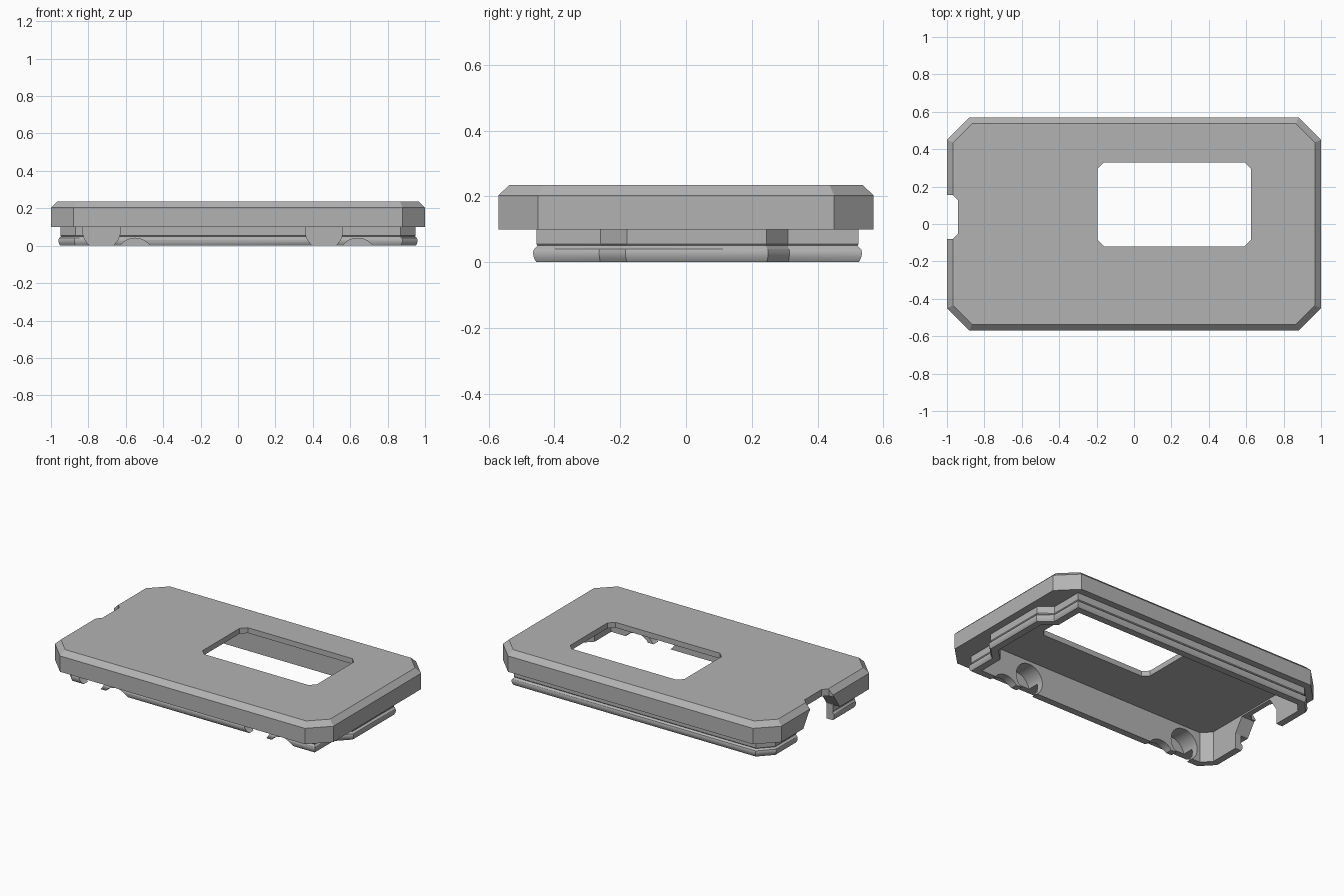
import bpy, bmesh, math
from mathutils import Vector, Matrix

if "Cube" in bpy.data.objects:
    bpy.data.objects.remove(bpy.data.objects["Cube"], do_unlink=True)

grey = bpy.data.materials.new("plain grey")
grey.use_nodes = True
grey.diffuse_color = (0.45, 0.45, 0.45, 1)
grey.node_tree.nodes["Principled BSDF"].inputs["Base Color"].default_value = (0.45, 0.45, 0.45, 1)


def rectangle(x0, x1, y0, y1):
    return [(x0, y0), (x1, y0), (x1, y1), (x0, y1)]


def chamfered(x0, x1, y0, y1, c):
    """Counter-clockwise rectangle with cut corners."""
    return [(x0 + c, y0), (x1 - c, y0), (x1, y0 + c), (x1, y1 - c),
            (x1 - c, y1), (x0 + c, y1), (x0, y1 - c), (x0, y0 + c)]


def offset(outline, d):
    """Move every edge of the outline outwards by d."""
    pts = [Vector(p) for p in outline]
    result = []
    for i, p in enumerate(pts):
        a = (p - pts[i - 1]).normalized()
        b = (pts[(i + 1) % len(pts)] - p).normalized()
        na, nb = Vector((a.y, -a.x)), Vector((b.y, -b.x))
        result.append(p + (na + nb) * d / (1 + na.dot(nb)))
    return result


def finish(bm, name):
    bmesh.ops.recalc_face_normals(bm, faces=bm.faces)
    mesh = bpy.data.meshes.new(name)
    bm.to_mesh(mesh)
    bm.free()
    mesh.materials.append(grey)
    ob = bpy.data.objects.new(name, mesh)
    bpy.context.scene.collection.objects.link(ob)
    return ob


def stack(name, outline, profile):
    """Closed solid from one outline repeated at (offset, height) steps."""
    bm = bmesh.new()
    rings = [[bm.verts.new((p.x, p.y, z)) for p in offset(outline, d)] for d, z in profile]
    n = len(outline)
    for lo, hi in zip(rings, rings[1:]):
        for i in range(n):
            bm.faces.new((lo[i], lo[(i + 1) % n], hi[(i + 1) % n], hi[i]))
    bm.faces.new(rings[0][::-1])
    bm.faces.new(rings[-1])
    return finish(bm, name)


def bore(x, z, y0, y1, r):
    """Round cutter lying along y."""
    bm = bmesh.new()
    m = Matrix.Translation((x, (y0 + y1) / 2, z)) @ Matrix.Rotation(math.pi / 2, 4, 'X')
    bmesh.ops.create_cone(bm, cap_ends=True, segments=40, radius1=r, radius2=r,
                          depth=y1 - y0, matrix=m)
    return finish(bm, "bore_cutter")


def combine(body, tool, operation='DIFFERENCE'):
    """Bake a boolean into the body, taking the first solver that gives a result."""
    mod = body.modifiers.new("boolean", 'BOOLEAN')
    mod.operation, mod.object = operation, tool
    before = len(body.data.polygons)
    for solver in ('MANIFOLD', 'EXACT', 'FLOAT'):
        mod.solver = solver
        graph = bpy.context.evaluated_depsgraph_get()
        graph.update()
        mesh = bpy.data.meshes.new_from_object(body.evaluated_get(graph))
        if len(mesh.polygons) not in (0, before):
            body.modifiers.remove(mod)
            body.data = mesh
            break
    else:
        body.modifiers.remove(mod)
    bpy.data.objects.remove(tool, do_unlink=True)


# Outer cover with cut corners and a bevelled top edge
cover = stack("cover", chamfered(-1, 1, -0.57, 0.57, 0.12),
              [(0, 0.1), (0, 0.203), (-0.033, 0.235)])

# Snap-in lip with a rounded bead around its foot
lip_line = [(0.87, -0.455), (0.87, -0.26), (0.95, -0.18), (0.95, 0.245), (0.87, 0.31),
            (0.87, 0.525), (-0.87, 0.525), (-0.95, 0.44), (-0.95, -0.37), (-0.87, -0.455)]
lip = stack("lip", lip_line,
            [(0, 0), (0.006, 0.01), (0.009, 0.02), (0.01, 0.03), (0.007, 0.04),
             (0, 0.046), (-0.004, 0.05), (0, 0.055), (0, 0.15)])
combine(cover, lip, 'UNION')

# Hollow inside and display window
combine(cover, stack("cavity_cutter", lip_line, [(-0.045, -0.1), (-0.045, 0.2)]))
combine(cover, stack("window_cutter", chamfered(-0.195, 0.625, -0.12, 0.33, 0.035),
                     [(0, 0.1), (0, 0.3)]))

# Cable opening in the end wall, wider through the lip
combine(cover, stack("notch_cutter", chamfered(-1.1, -0.94, -0.08, 0.155, 0.03),
                     [(0, -0.1), (0, 0.3)]))
combine(cover, stack("slot_cutter", rectangle(-1.3, -0.78, -0.15, 0.225),
                     [(0, -0.1), (0, 0.1), (-0.06, 0.19)]))

# Paired round reliefs in the front wall
for x in (-0.73, 0.46):
    combine(cover, bore(x, 0.08, -0.53, -0.35, 0.1))
    combine(cover, bore(x + 0.18, -0.06, -0.53, -0.35, 0.1))

bpy.ops.object.select_all(action='DESELECT')
cover.select_set(True)
bpy.context.view_layer.objects.active = cover
bpy.ops.object.shade_smooth_by_angle(angle=math.radians(30))
